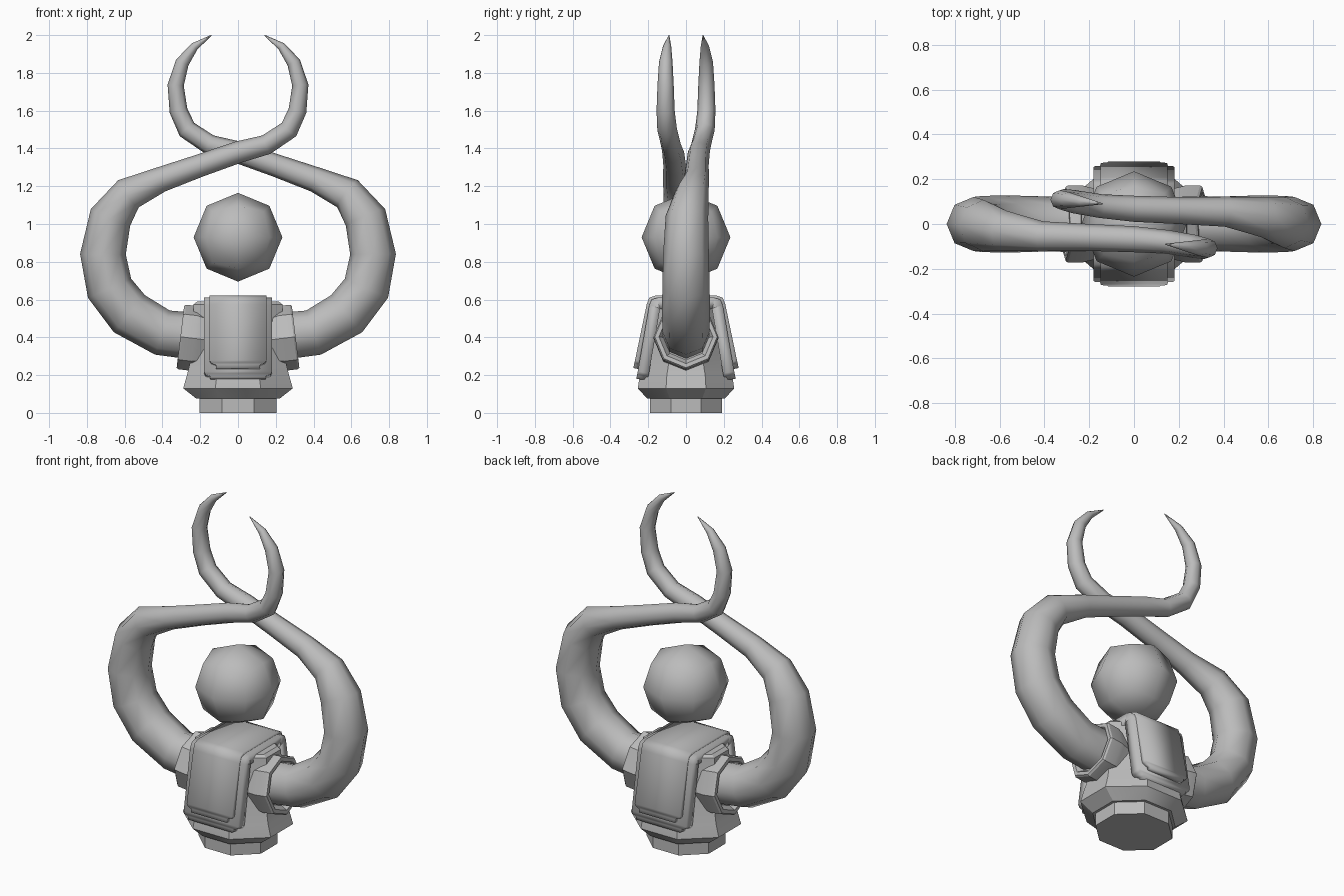
import bpy, bmesh, math
from mathutils import Vector, Matrix

if "Cube" in bpy.data.objects:
    bpy.data.objects.remove(bpy.data.objects["Cube"])

stone = bpy.data.materials.new("plain grey")
stone.diffuse_color = (0.5, 0.5, 0.5, 1)
stone.use_nodes = True
stone.node_tree.nodes["Principled BSDF"].inputs["Base Color"].default_value = stone.diffuse_color


def finish(name, bm, angle=35):
    bmesh.ops.recalc_face_normals(bm, faces=bm.faces)
    me = bpy.data.meshes.new(name)
    bm.to_mesh(me)
    bm.free()
    me.materials.append(stone)
    ob = bpy.data.objects.new(name, me)
    bpy.context.collection.objects.link(ob)
    bpy.ops.object.select_all(action='DESELECT')
    ob.select_set(True)
    bpy.context.view_layer.objects.active = ob
    bpy.ops.object.shade_smooth_by_angle(angle=math.radians(angle))
    return ob


def loft(name, rings, angle=35, turn=False):
    """Skin a list of equal-sized rings of points and cap both ends."""
    bm = bmesh.new()
    rows = [[bm.verts.new(p) for p in ring] for ring in rings]
    n = len(rows[0])
    for a, b in zip(rows, rows[1:]):
        for i in range(n):
            j = (i + 1) % n
            bm.faces.new((a[i], a[j], b[j], b[i]))
    bm.faces.new(rows[0])
    bm.faces.new(rows[-1])
    if turn:
        bm.transform(Matrix.Rotation(math.pi, 4, 'Z'))
    return finish(name, bm, angle)


def octagon(rx, ry, z):
    k = 0.414
    pts = [(1, -k), (1, k), (k, 1), (-k, 1), (-1, k), (-1, -k), (-k, -1), (k, -1)]
    return [(x * rx, y * ry, z) for x, y in pts]


# pedestal and body
loft("foot", [octagon(.205, .19, 0), octagon(.205, .19, .09)], 30)
loft("body", [octagon(.22, .205, .075), octagon(.29, .255, .13), octagon(.27, .245, .2),
              octagon(.25, .215, .28), octagon(.235, .165, .575), octagon(.215, .15, .59)], 30)


def strap(name, half, thickness):
    """Strap folded over the body, from a half path of (y, z, half width)."""
    rows = half + [(-y, z, w) for y, z, w in reversed(half)]
    bm = bmesh.new()
    pairs = [[bm.verts.new((s * w, y, z)) for s in (-1, 1)] for y, z, w in rows]
    for a, b in zip(pairs, pairs[1:]):
        bm.faces.new((a[0], a[1], b[1], b[0]))
    ob = finish(name, bm, 30)
    # normals point outward, so thickness grows inward
    if ob.data.polygons[len(half) - 1].normal.z < 0:
        ob.data.flip_normals()
    mod = ob.modifiers.new("thickness", 'SOLIDIFY')
    mod.thickness = thickness
    mod.offset = -1
    return ob


# layered strap with notched lower corners
strap("strap_base", [(-.262, .18, .145), (-.26, .198, .15), (-.258, .206, .172),
                     (-.255, .22, .18), (-.195, .57, .18), (-.182, .6, .18),
                     (-.15, .61, .18)], .06)
strap("strap_panel", [(-.279, .238, .115), (-.275, .256, .118), (-.273, .266, .142),
                      (-.27, .278, .15), (-.208, .575, .15), (-.194, .61, .15),
                      (-.16, .622, .15)], .03)

# horn path: x, y, z, radius
HORN = [(.22, 0, .405, .125), (.40, 0, .425, .123), (.575, 0, .525, .128),
        (.68, 0, .66, .125), (.715, 0, .84, .121), (.675, .005, 1.035, .113),
        (.58, .03, 1.16, .09), (.41, .055, 1.235, .067), (.2, .06, 1.31, .06),
        (0, .068, 1.38, .058), (-.15, .08, 1.42, .053), (-.27, .1, 1.5, .052),
        (-.315, .108, 1.6, .048), (-.33, .108, 1.735, .043), (-.295, .107, 1.855, .036),
        (-.23, .1, 1.94, .022), (-.14, .09, 2.0, .002)]


def horn_rings():
    pts = [Vector(p[:3]) for p in HORN]
    rings = []
    for i, p in enumerate(pts):
        t = (pts[min(i + 1, len(pts) - 1)] - pts[max(i - 1, 0)]).normalized()
        v = (Vector((0, 1, 0)) - t * t.y).normalized()
        u = v.cross(t)
        r = HORN[i][3]
        rings.append([p + r * (math.cos(a) * u + math.sin(a) * v)
                      for a in (k * math.pi / 4 for k in range(8))])
    return rings


def collar_rings():
    """Tilted eight-sided socket with an open recessed mouth."""
    axis = Vector((.99, 0, .12)).normalized()
    v = Vector((0, 1, 0))
    u = v.cross(axis)
    mid = Vector((.305, 0, .403))
    prof = [(-.17, .15), (-.1, .165), (-.075, .172), (-.01, .172), (0, .165), (0, .143), (-.03, .12)]
    return [[mid + axis * d + r * (math.cos(a) * u + math.sin(a) * v)
             for a in (k * math.pi / 4 for k in range(8))] for d, r in prof]


# each side is the other turned half way round
for side, turn in (("right", False), ("left", True)):
    loft(side + "_horn", horn_rings(), 60, turn)
    loft(side + "_collar", collar_rings(), 30, turn)

# floating orb: a once-divided cube pushed out to a sphere
bm = bmesh.new()
bmesh.ops.create_cube(bm, size=1)
bmesh.ops.subdivide_edges(bm, edges=bm.edges[:], cuts=1, use_grid_fill=True)
for v in bm.verts:
    v.co = v.co.normalized() * .235 + Vector((0, 0, .93))
finish("orb", bm, 60)
